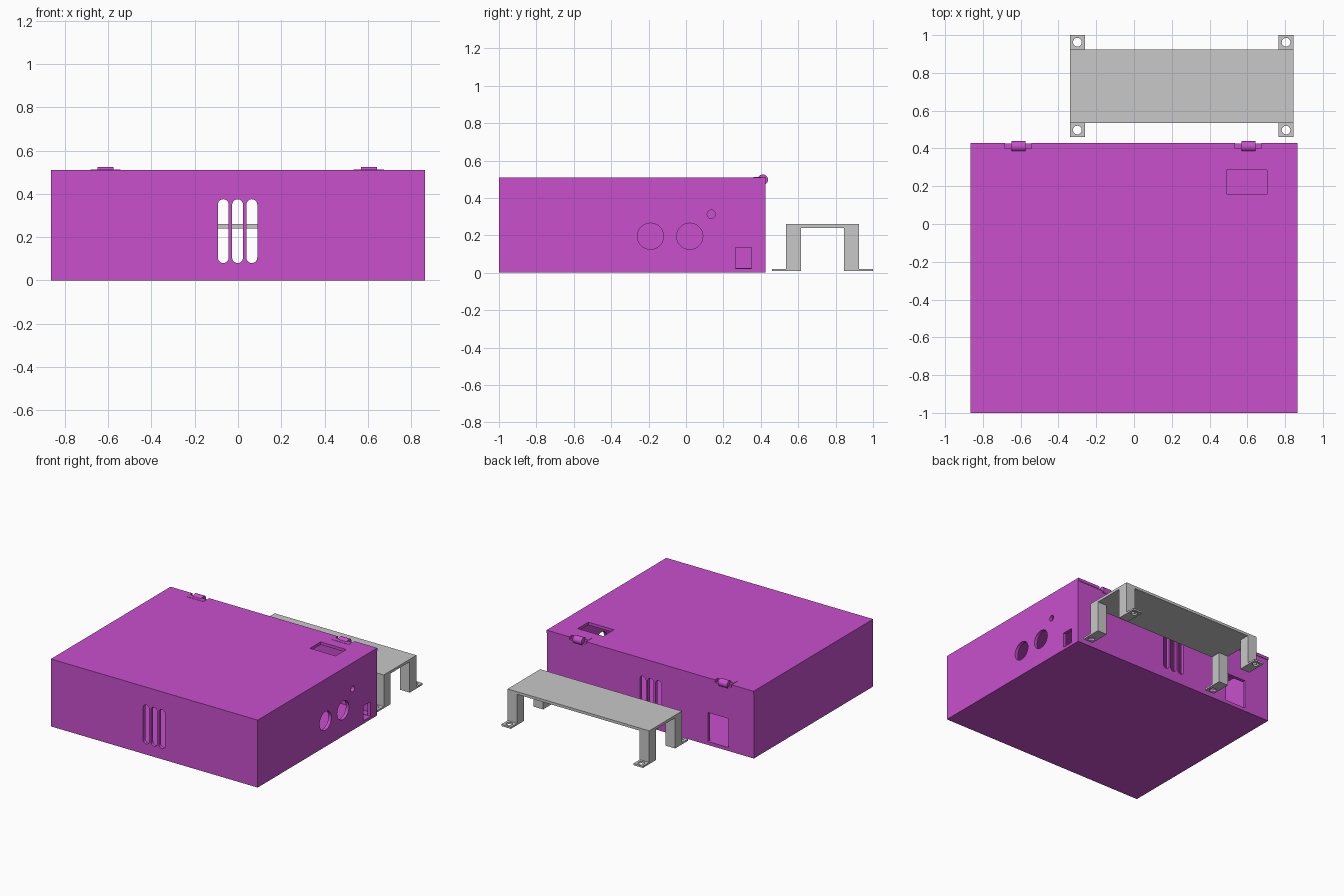
import bpy
from math import cos, sin, pi
from mathutils import Vector

if "Cube" in bpy.data.objects:
    bpy.data.objects.remove(bpy.data.objects["Cube"], do_unlink=True)


def material(name, rgb):
    m = bpy.data.materials.new(name)
    m.use_nodes = True
    m.diffuse_color = (*rgb, 1)
    m.node_tree.nodes["Principled BSDF"].inputs["Base Color"].default_value = (*rgb, 1)
    return m


magenta = material("magenta plastic", (0.58, 0.08, 0.61))
grey = material("light grey", (0.58, 0.58, 0.58))


def prism(name, outline, axis, lo, hi, mat):
    """Extrude a 2D outline from lo to hi along the given axis."""
    place = {"x": lambda a, b, d: (d, a, b),
             "y": lambda a, b, d: (a, d, b),
             "z": lambda a, b, d: (a, b, d)}[axis]
    n = len(outline)
    verts = [place(a, b, d) for d in (lo, hi) for a, b in outline]
    faces = [list(range(n))[::-1], list(range(n, n + n))]
    faces += [[i, (i + 1) % n, n + (i + 1) % n, n + i] for i in range(n)]
    if axis == "y":
        faces = [f[::-1] for f in faces]
    mesh = bpy.data.meshes.new(name)
    mesh.from_pydata(verts, [], faces)
    mesh.materials.append(mat)
    ob = bpy.data.objects.new(name, mesh)
    bpy.context.collection.objects.link(ob)
    return ob


def rect(a0, a1, b0, b1):
    return [(a0, b0), (a1, b0), (a1, b1), (a0, b1)]


def circle(a, b, r, n=32):
    return [(a + r * cos(2 * pi * i / n), b + r * sin(2 * pi * i / n)) for i in range(n)]


def slot(a, r, b0, b1, n=12):
    """Upright slot with rounded ends."""
    top = [(a + r * cos(pi * i / n), b1 - r + r * sin(pi * i / n)) for i in range(n + 1)]
    low = [(a - r * cos(pi * i / n), b0 + r - r * sin(pi * i / n)) for i in range(n + 1)]
    return top + low


def box(name, x0, x1, y0, y1, z0, z1, mat):
    return prism(name, rect(x0, x1, y0, y1), "z", z0, z1, mat)


def cut(target, cutters):
    """Subtract each cutter from the target and remove it."""
    bpy.context.view_layer.objects.active = target
    for c in cutters:
        c.hide_render = True
        mod = target.modifiers.new("cut", "BOOLEAN")
        mod.operation, mod.solver, mod.object = "DIFFERENCE", "EXACT", c
        bpy.ops.object.modifier_apply(modifier=mod.name)
        bpy.data.objects.remove(c, do_unlink=True)


def smooth(ob):
    bpy.ops.object.select_all(action="DESELECT")
    ob.select_set(True)
    bpy.context.view_layer.objects.active = ob
    bpy.ops.object.shade_smooth_by_angle(angle=0.6)


W, FRONT, BACK = 0.865, -1.0, 0.425
LID_Z, TOP, WALL = 0.488, 0.51, 0.025
HINGES = (-0.612, 0.605)

# Hollow case body with vents, ports and socket openings
case = box("case_body", -W, W, FRONT, BACK, 0, LID_Z, magenta)
cut(case, [box("cavity", -W + WALL, W - WALL, FRONT + WALL, BACK - WALL, WALL, 1, magenta)])
openings = [prism("vent", slot(x, 0.025, 0.08, 0.375), "y", -1.2, 0.6, magenta)
            for x in (-0.068, -0.002, 0.064)]
openings += [prism("port", circle(y, z, r), "x", 0.7, 1, magenta)
             for y, z, r in ((-0.19, 0.195, 0.07), (0.02, 0.195, 0.07), (0.135, 0.313, 0.022))]
openings.append(prism("side_socket", rect(0.265, 0.35, 0.022, 0.135), "x", 0.7, 1, magenta))
openings.append(prism("rear_socket", rect(-0.655, -0.48, 0.026, 0.245), "y", 0.3, 0.6, magenta))
cut(case, openings)
smooth(case)

# Lid with a window and hinge notches
lid = box("lid", -W, W, FRONT, BACK + 0.004, LID_Z, TOP, magenta)
notches = [box("notch", x - 0.07, x + 0.07, 0.4, 0.6, 0.4, 0.6, magenta) for x in HINGES]
cut(lid, [box("window", 0.49, 0.705, 0.16, 0.287, 0.4, 0.6, magenta)] + notches)

# Hinges: a flat leaf on the lid and a round knuckle on the back edge
for side, x in zip(("right", "left"), HINGES):
    box(f"{side}_hinge_leaf", x - 0.07, x + 0.07, 0.36, 0.4, LID_Z, TOP + 0.002, magenta)
    knuckle = prism(f"{side}_hinge_knuckle", circle(0.411, 0.497, 0.028, 24), "x",
                    x - 0.037, x + 0.037, magenta)
    smooth(knuckle)

# Separate mounting bracket behind the case
BX0, BX1, BY0, BY1 = -0.34, 0.845, 0.535, 0.925
LEG, FOOT, BASE = 0.08, 0.075, 0.008
box("bracket_top", BX0, BX1, BY0, BY1, 0.24, 0.26, grey)
for xs, x in (("right", BX0), ("left", BX1 - LEG)):
    for ys, y, fy in (("front", BY0, BY0 - FOOT), ("back", BY1 - LEG, BY1)):
        box(f"{ys}_{xs}_bracket_leg", x, x + LEG, y, y + LEG, BASE, 0.24, grey)
        foot = box(f"{ys}_{xs}_bracket_foot", x, x + LEG, fy, fy + FOOT, BASE, 0.021, grey)
        cut(foot, [prism("screw_hole", circle(x + LEG / 2, fy + FOOT / 2, 0.023, 24),
                         "z", -0.1, 0.1, grey)])
        smooth(foot)

# Rest everything on the ground
lowest = min(v.co.z for o in bpy.data.objects if o.type == "MESH" for v in o.data.vertices)
for o in bpy.data.objects:
    if o.type == "MESH":
        o.location -= Vector((0, 0, lowest))
